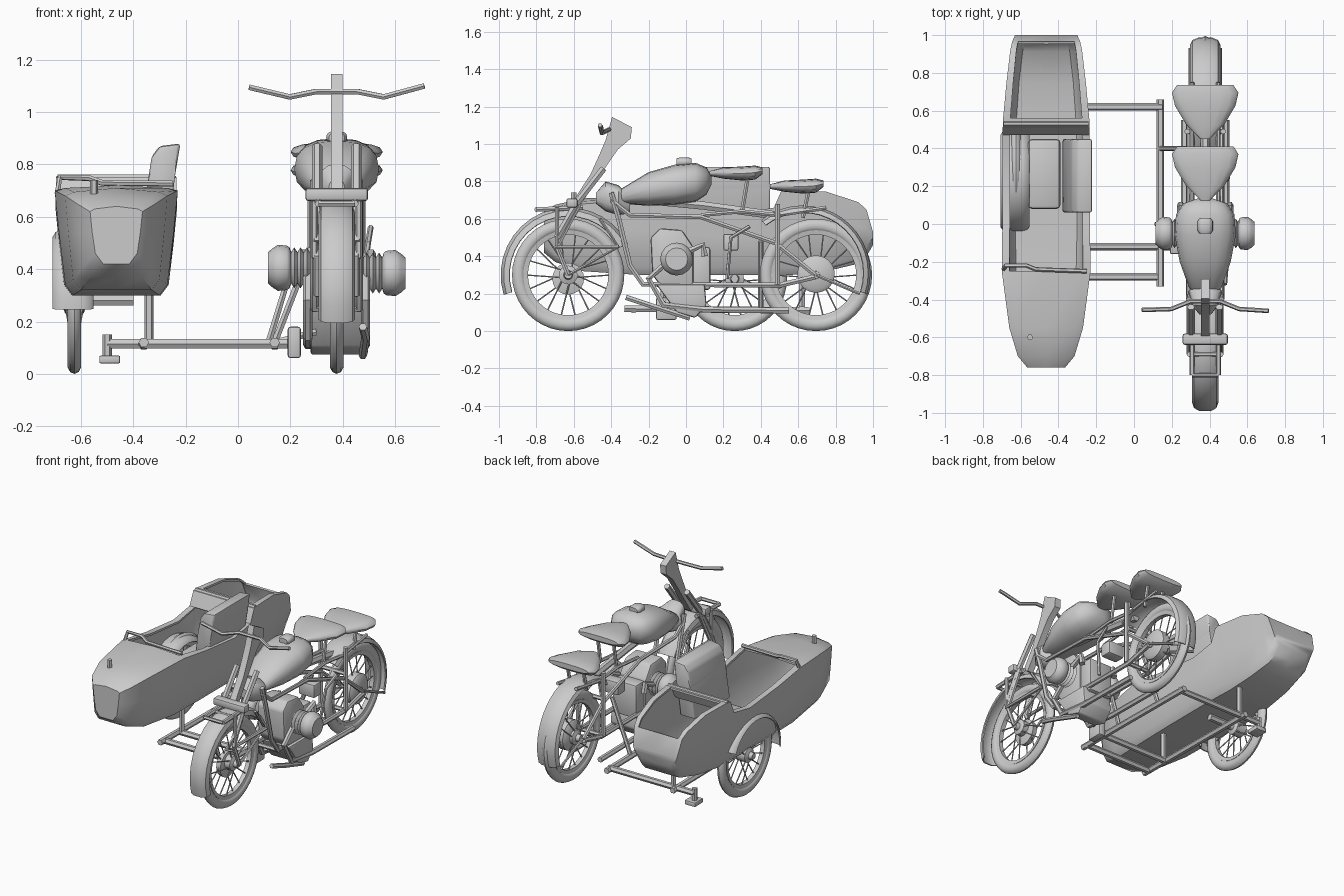
import bpy, bmesh, math
from mathutils import Vector

if "Cube" in bpy.data.objects:
    bpy.data.objects.remove(bpy.data.objects["Cube"])

grey = bpy.data.materials.new("plain_grey")
grey.use_nodes = True
grey.diffuse_color = (0.6, 0.6, 0.6, 1)
grey.node_tree.nodes["Principled BSDF"].inputs["Base Color"].default_value = (0.6, 0.6, 0.6, 1)

BX = 0.377    # centre line of the motorcycle
SX = -0.465   # centre line of the sidecar
WX = -0.625   # sidecar wheel
made = []


def add(name, data):
    ob = bpy.data.objects.new(name, data)
    bpy.context.collection.objects.link(ob)
    data.materials.append(grey)
    made.append(ob)
    return ob


def finish(name, bm):
    bmesh.ops.recalc_face_normals(bm, faces=bm.faces)
    me = bpy.data.meshes.new(name)
    bm.to_mesh(me)
    bm.free()
    return add(name, me)


def tubes(name, paths, r):
    cu = bpy.data.curves.new(name, "CURVE")
    cu.dimensions = "3D"
    cu.bevel_depth = r
    cu.bevel_resolution = 1
    cu.use_fill_caps = True
    for path in paths:
        sp = cu.splines.new("POLY")
        sp.points.add(len(path) - 1)
        for p, co in zip(sp.points, path):
            p.co = (*co, 1)
    return add(name, cu)


def both(name, path, off, r):
    # a tube path in the y-z plane, on both sides of the motorcycle
    return tubes(name, [[(BX + s * off, y, z) for y, z in path] for s in (-1, 1)], r)


def bridge(bm, rings, wrap=False):
    n = len(rings[0])
    faces = []
    for i in range(len(rings) if wrap else len(rings) - 1):
        a, b = rings[i], rings[(i + 1) % len(rings)]
        faces.append([bm.faces.new((a[j], a[(j + 1) % n], b[(j + 1) % n], b[j])) for j in range(n)])
    return faces


def lathe(name, profile, x, y, z, n=32, closed=False):
    # profile of (radius, x offset) turned about the x axis
    bm = bmesh.new()
    rings = [[bm.verts.new((x + dx, y + r * math.cos(math.tau * i / n), z + r * math.sin(math.tau * i / n)))
              for i in range(n)] for r, dx in profile]
    bridge(bm, rings, closed)
    if not closed:
        bm.faces.new(rings[0])
        bm.faces.new(rings[-1])
    return finish(name, bm)


def loft(name, stations, x=BX, n=16, power=0.8):
    # rounded sections (y, half width, low z, high z)
    bm = bmesh.new()
    rings = []
    for y, hw, lo, hi in stations:
        ring = []
        for i in range(n):
            c, s = math.cos(math.tau * i / n), math.sin(math.tau * i / n)
            c, s = (math.copysign(abs(v) ** power, v) for v in (c, s))
            ring.append(bm.verts.new((x + hw * c, y, (lo + hi) / 2 + (hi - lo) / 2 * s)))
        rings.append(ring)
    bridge(bm, rings)
    bm.faces.new(rings[0])
    bm.faces.new(rings[-1])
    return finish(name, bm)


def prism(name, pts, a, b, axis="x", bevel=0.0):
    bm = bmesh.new()
    rings = [[bm.verts.new((t, p, q) if axis == "x" else (p, t, q)) for p, q in pts] for t in (a, b)]
    bridge(bm, rings)
    bm.faces.new(rings[0])
    bm.faces.new(rings[1])
    if bevel:
        bmesh.ops.bevel(bm, geom=bm.edges[:], offset=bevel, segments=2, affect="EDGES", profile=0.5)
    return finish(name, bm)


def box(name, x, y, z, bevel=0.0):
    return prism(name, [(y[0], z[0]), (y[1], z[0]), (y[1], z[1]), (y[0], z[1])], x[0], x[1], "x", bevel)


def fender(name, x, y, z, r, half, a0, a1, drop, steps=16):
    bm = bmesh.new()
    section = [(-1, -drop), (-0.85, -drop * 0.4), (-0.45, -drop * 0.08), (0.45, -drop * 0.08),
               (0.85, -drop * 0.4), (1, -drop)]
    rows = []
    for i in range(steps + 1):
        a = math.radians(a0 + (a1 - a0) * i / steps)
        rows.append([bm.verts.new((x + u * half, y + (r + d) * math.cos(a), z + (r + d) * math.sin(a)))
                     for u, d in section])
    for p, q in zip(rows, rows[1:]):
        for j in range(len(section) - 1):
            bm.faces.new((p[j], p[j + 1], q[j + 1], q[j]))
    ob = finish(name, bm)
    mod = ob.modifiers.new("thickness", "SOLIDIFY")
    mod.thickness = 0.008
    return ob


def wheel(name, x, y, r, spokes=18):
    oval = [(r - 0.035 + 0.035 * math.cos(math.tau * i / 10), 0.027 * math.sin(math.tau * i / 10)) for i in range(10)]
    lathe(name + "_tyre", oval, x, y, r, 40, True)
    lathe(name + "_rim", [(r - 0.06, -0.02), (r - 0.06, 0.02), (r - 0.085, 0.015), (r - 0.085, -0.015)], x, y, r, 40, True)
    lathe(name + "_hub", [(0.02, -0.07), (0.025, -0.045), (0.05, -0.035), (0.05, 0.035), (0.025, 0.045), (0.02, 0.07)],
          x, y, r, 16)
    paths = []
    for i in range(spokes):
        a = math.tau * i / spokes
        b = a + (0.3 if i % 2 else -0.3)
        paths.append([(x + (0.03 if i % 4 < 2 else -0.03), y + 0.045 * math.cos(b), r + 0.045 * math.sin(b)),
                      (x, y + (r - 0.07) * math.cos(a), r + (r - 0.07) * math.sin(a))])
    tubes(name + "_spokes", paths, 0.004)


# Wheels and mudguards
wheel("front_wheel", BX, -0.63, 0.3)
wheel("rear_wheel", BX, 0.695, 0.3)
wheel("sidecar_wheel", WX, 0.26, 0.28)
fender("front_mudguard", BX, -0.63, 0.3, 0.365, 0.07, 197, 28, 0.05)
fender("rear_mudguard", BX, 0.625, 0.31, 0.365, 0.08, 128, -18, 0.04)
fender("sidecar_mudguard", WX - 0.005, 0.24, 0.27, 0.285, 0.078, 185, 25, 0.03)
lathe("rear_brake_drum", [(0.07, -0.02), (0.1, 0.0), (0.1, 0.05), (0.08, 0.065)], BX, 0.695, 0.305, 24)
lathe("front_brake_drum", [(0.08, -0.045), (0.085, -0.01), (0.04, 0.0)], BX, -0.63, 0.28, 20)

# Steering column, handlebar and fork
prism("steering_column", [(-0.395, 1.145), (-0.29, 1.09), (-0.295, 1.03), (-0.365, 0.97), (-0.42, 0.89),
                          (-0.56, 0.68), (-0.6, 0.7), (-0.51, 0.84), (-0.46, 0.95), (-0.43, 1.02)],
      BX - 0.022, BX + 0.022)
tubes("handlebar", [[(BX + s * u, y, z) for s, u, y, z in
                     ((-1, 0.335, -0.455, 1.095), (-1, 0.18, -0.45, 1.058), (-1, 0.08, -0.41, 1.078),
                      (1, 0.08, -0.41, 1.078), (1, 0.18, -0.45, 1.058), (1, 0.335, -0.46, 1.1))]], 0.012)
both("fork_upper", [(-0.44, 0.87), (-0.58, 0.69), (-0.69, 0.5)], 0.075, 0.02)
both("fork_girder", [(-0.69, 0.66), (-0.69, 0.45), (-0.36, 0.45)], 0.085, 0.013)
both("fork_lower", [(-0.57, 0.68), (-0.69, 0.45), (-0.63, 0.3)], 0.075, 0.014)
both("front_guard_stay", [(-0.63, 0.3), (-0.36, 0.45), (-0.46, 0.6)], 0.075, 0.009)
both("front_rack_rail", [(-0.8, 0.65), (-0.55, 0.66)], 0.07, 0.014)
tubes("front_rack_cross", [[(BX - 0.07, y, 0.65), (BX + 0.07, y, 0.65)] for y in (-0.8, -0.69)], 0.012)
box("fork_crown", (BX - 0.12, BX + 0.12), (-0.64, -0.58), (0.66, 0.71), 0.012)
loft("steering_head", [(-0.48, 0.03, 0.68, 0.74), (-0.43, 0.07, 0.64, 0.8), (-0.36, 0.09, 0.62, 0.78), (-0.3, 0.05, 0.63, 0.72)])

# Fuel tank and seats
loft("fuel_tank", [(-0.375, 0.03, 0.69, 0.72), (-0.34, 0.085, 0.68, 0.765), (-0.2, 0.135, 0.67, 0.85),
                   (-0.06, 0.162, 0.675, 0.89), (0.05, 0.155, 0.69, 0.9), (0.11, 0.115, 0.73, 0.875),
                   (0.135, 0.04, 0.78, 0.83)])
loft("tank_cap", [(-0.05, 0.03, 0.88, 0.922), (-0.035, 0.04, 0.88, 0.928), (0.015, 0.04, 0.88, 0.928), (0.03, 0.03, 0.88, 0.922)])
for name, dy, dz in (("front_seat", 0, 0), ("rear_seat", 0.325, -0.07)):
    loft(name, [(y + dy, w, a + dz, b + dz) for y, w, a, b in
                ((0.125, 0.025, 0.83, 0.855), (0.2, 0.1, 0.815, 0.875), (0.3, 0.16, 0.805, 0.88),
                 (0.37, 0.176, 0.81, 0.885), (0.41, 0.15, 0.84, 0.875))])
    both(name + "_spring", [(0.33 + dy, 0.82 + dz), (0.3 + dy, 0.64 + dz * 0.5)], 0.06, 0.012)

# Motorcycle frame
both("down_tube", [(-0.4, 0.74), (-0.36, 0.6), (-0.3, 0.35), (-0.23, 0.25), (0.5, 0.245), (0.69, 0.29)], 0.085, 0.016)
both("upper_tube", [(-0.4, 0.7), (-0.3, 0.62), (0.08, 0.61), (0.48, 0.47), (0.69, 0.3)], 0.085, 0.014)
both("rear_upright", [(0.49, 0.68), (0.49, 0.25)], 0.095, 0.016)
both("seat_rail", [(0.08, 0.62), (0.3, 0.64), (0.49, 0.62), (0.75, 0.66)], 0.07, 0.012)
both("rear_guard_stay", [(0.695, 0.3), (0.88, 0.22), (0.93, 0.2)], 0.08, 0.009)
tubes("frame_crossbar", [[(BX - 0.09, y, z), (BX + 0.09, y, z)] for y, z in ((-0.23, 0.25), (0.49, 0.25), (0.49, 0.5))], 0.014)
tubes("backbone", [[(BX, -0.42, 0.72), (BX, 0.1, 0.67), (BX, 0.47, 0.62)]], 0.025)

# Engine and gearbox
prism("engine_block", [(-0.18, 0.3), (-0.19, 0.5), (-0.14, 0.55), (-0.02, 0.54), (0.04, 0.45), (0.04, 0.22), (-0.12, 0.22)],
      BX - 0.1, BX + 0.1, "x", 0.015)
box("gearbox", (BX - 0.09, BX + 0.09), (0.03, 0.13), (0.22, 0.45), 0.015)
prism("oil_pan", [(-0.16, 0.25), (0.1, 0.25), (0.11, 0.14), (0.05, 0.07), (-0.05, 0.1)], BX - 0.1, BX + 0.12, "x", 0.012)
fins = [(0.06 if i % 2 else 0.078, 0.09 + i * 0.012) for i in range(8)]
head = [(0.078, 0.18), (0.085, 0.19), (0.088, 0.225), (0.075, 0.245), (0.06, 0.262)]
for s, name, z in ((-1, "right_cylinder", 0.405), (1, "left_cylinder", 0.385)):
    lathe(name, [(r, s * d) for r, d in fins + head], BX, -0.05, z, 16)
both("exhaust_pipe", [(-0.1, 0.37), (-0.2, 0.28), (-0.12, 0.14), (0.1, 0.115), (0.55, 0.11)], 0.11, 0.018)
both("intake_pipe", [(0.0, 0.42), (0.09, 0.46), (0.1, 0.4)], 0.13, 0.02)
tubes("foot_pedal", [[(BX + 0.1, -0.32, 0.18), (BX + 0.11, -0.2, 0.14), (BX + 0.1, 0.02, 0.07)]], 0.016)
tubes("gear_lever", [[(BX + 0.09, 0.22, 0.28), (BX + 0.12, 0.24, 0.5), (BX + 0.13, 0.34, 0.56)]], 0.011)
box("battery", (BX - 0.06, BX + 0.06), (0.2, 0.28), (0.43, 0.52), 0.01)

# Sidecar body: stations of y, top half width, bottom half width, bottom z, edge z, crown
stations = [(-0.76, 0.1, 0.08, 0.42, 0.62, 0.02), (-0.7, 0.15, 0.13, 0.37, 0.65, 0.025),
            (-0.55, 0.195, 0.165, 0.32, 0.68, 0.03), (-0.25, 0.235, 0.195, 0.3, 0.7, 0.02),
            (0.0, 0.232, 0.2, 0.3, 0.66, 0), (0.3, 0.232, 0.2, 0.3, 0.63, 0), (0.47, 0.23, 0.197, 0.3, 0.66, 0),
            (0.51, 0.23, 0.195, 0.3, 0.75, 0), (0.56, 0.228, 0.193, 0.3, 0.755, 0), (0.75, 0.21, 0.18, 0.32, 0.745, 0),
            (0.92, 0.19, 0.16, 0.36, 0.69, 0), (0.965, 0.18, 0.15, 0.4, 0.65, 0), (1.0, 0.165, 0.14, 0.46, 0.53, 0)]
bm = bmesh.new()
rings = []
for y, wt, wb, lo, hi, crown in stations:
    half = [(wt * 0.83, hi + crown * 0.5), (wt, hi), (wt * 0.6 + wb * 0.4, hi * 0.6 + lo * 0.4),
            (wb, lo + 0.04), (wb - 0.03, lo)]
    pts = [(0, hi + crown)] + half + [(0, lo)] + [(-u, z) for u, z in reversed(half)]
    rings.append([bm.verts.new((SX + u, y, z)) for u, z in pts])
skin = bridge(bm, rings)
bm.faces.new(rings[0])
bm.faces.new(rings[-1])
openings = [f for i in (3, 4, 5, 8, 9, 10) for f in (skin[i][0], skin[i][-1])]
bmesh.ops.delete(bm, geom=openings, context="FACES")
body = finish("sidecar_body", bm)
body.modifiers.new("thickness", "SOLIDIFY").thickness = 0.014

# Sidecar fittings
box("sidecar_cushion", (-0.56, -0.39), (0.08, 0.45), (0.4, 0.5), 0.02)
prism("sidecar_backrest", [(-0.38, 0.52), (-0.345, 0.73), (-0.33, 0.83), (-0.3, 0.87), (-0.22, 0.88), (-0.24, 0.76), (-0.27, 0.52)],
      0.06, 0.45, "y", 0.012)
tubes("windscreen_rail", [[(-0.69, -0.24, 0.69), (-0.68, -0.22, 0.75), (-0.57, -0.22, 0.748), (-0.52, -0.24, 0.73), (-0.25, -0.25, 0.727)]], 0.012)
tubes("trunk_rim", [[(-0.69, 0.53, 0.75), (-0.24, 0.53, 0.75)]], 0.014)
tubes("cowl_peg", [[(-0.55, -0.6, 0.67), (-0.55, -0.6, 0.74)]], 0.016)
tubes("wheel_axle", [[(WX, 0.26, 0.28), (-0.4, 0.26, 0.28)]], 0.022)

# Sidecar chassis
tubes("chassis_rails", [[(x, -0.33, 0.12), (x, 0.66, 0.11)] for x in (0.14, -0.36)], 0.02)
tubes("chassis_crossbars", [[(a, y, 0.115), (b, y, 0.115)] for a, b, y in
                            ((-0.5, 0.15, 0.62), (-0.36, 0.24, -0.12), (-0.36, 0.15, -0.28))], 0.02)
tubes("body_mounts", [[(-0.34, y, 0.11), (-0.34, y, 0.31)] for y in (-0.12, 0.62)], 0.018)
tubes("bike_struts", [[(0.12, 0.0, 0.13), (0.19, 0.0, 0.36), (0.3, 0.0, 0.4)],
                      [(0.14, 0.4, 0.12), (0.28, 0.4, 0.48)], [(0.14, -0.1, 0.12), (0.3, -0.1, 0.16)]], 0.014)
box("chassis_bracket", (0.19, 0.24), (-0.16, -0.05), (0.06, 0.18), 0.01)
box("rear_step", (-0.53, -0.45), (0.57, 0.66), (0.04, 0.07), 0.006)
tubes("step_arm", [[(-0.5, 0.62, 0.06), (-0.5, 0.62, 0.15)]], 0.018)

# Turn tubes into meshes and smooth everything
bpy.ops.object.select_all(action="DESELECT")
for ob in made:
    ob.select_set(True)
bpy.context.view_layer.objects.active = next(o for o in made if o.type == "CURVE")
bpy.ops.object.convert(target="MESH")
for ob in bpy.context.selected_objects:
    bpy.context.view_layer.objects.active = ob
bpy.ops.object.shade_smooth_by_angle(angle=math.radians(40))
